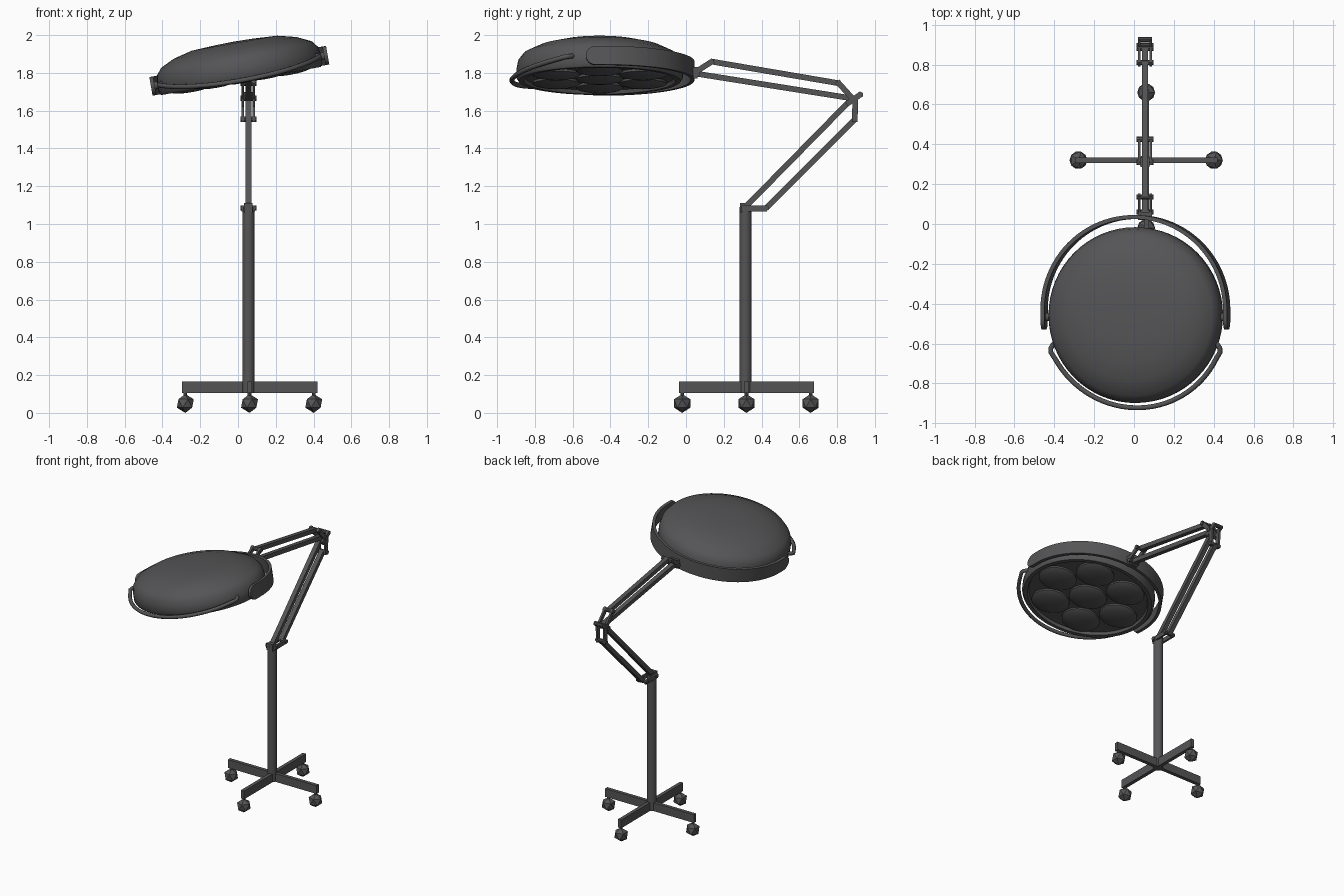
import bpy, bmesh, math
from mathutils import Matrix, Vector

cube = bpy.data.objects.get("Cube")
if cube:
    bpy.data.objects.remove(cube, do_unlink=True)

grey = bpy.data.materials.new("dark_grey")
grey.use_nodes = True
grey.diffuse_color = (0.09, 0.09, 0.094, 1)
grey.node_tree.nodes["Principled BSDF"].inputs["Base Color"].default_value = grey.diffuse_color

AX, AY = 0.055, 0.32            # stand axis
HEAD = Matrix.Translation((0.015, -0.457, 1.765)) @ Matrix.Rotation(math.radians(-10), 4, 'Y')


def finish(name, bm, matrix=None, smooth=True):
    bmesh.ops.recalc_face_normals(bm, faces=bm.faces)
    mesh = bpy.data.meshes.new(name)
    bm.to_mesh(mesh)
    bm.free()
    if matrix:
        mesh.transform(matrix)
    mesh.materials.append(grey)
    if smooth:
        for p in mesh.polygons:
            p.use_smooth = True
        mesh.set_sharp_from_angle(angle=math.radians(35))
    obj = bpy.data.objects.new(name, mesh)
    bpy.context.scene.collection.objects.link(obj)
    return obj


def box(name, centre, size, rot=None):
    bm = bmesh.new()
    m = Matrix.Translation(centre) @ (rot or Matrix()) @ Matrix.Diagonal((*size, 1))
    bmesh.ops.create_cube(bm, size=1, matrix=m)
    return finish(name, bm, smooth=False)


def rod(name, a, b, radius, sides=16, matrix=None):
    a, b = Vector(a), Vector(b)
    d = b - a
    m = Matrix.Translation((a + b) / 2) @ d.to_track_quat('Z', 'Y').to_matrix().to_4x4()
    bm = bmesh.new()
    bmesh.ops.create_cone(bm, cap_ends=True, segments=sides, radius1=radius,
                          radius2=radius, depth=d.length, matrix=m)
    return finish(name, bm, matrix)


def lathe(name, profile, matrix, steps=64):
    bm = bmesh.new()
    vs = [bm.verts.new((r, 0, z)) for r, z in profile]
    es = [bm.edges.new(p) for p in zip(vs, vs[1:])]
    bmesh.ops.spin(bm, geom=vs + es, cent=(0, 0, 0), axis=(0, 0, 1),
                   angle=math.tau, steps=steps)
    bmesh.ops.remove_doubles(bm, verts=bm.verts, dist=1e-4)
    return finish(name, bm, matrix)


def bar(name, a, b, x, width, thick):
    """Flat bar between two (y, z) points at a given x."""
    (ya, za), (yb, zb) = a, b
    rot = Matrix.Rotation(math.atan2(zb - za, yb - ya), 4, 'X')
    length = math.hypot(yb - ya, zb - za)
    return box(name, (x, (ya + yb) / 2, (za + zb) / 2), (thick, length, width), rot)


# Base cross with casters
box("base_bar_x", (AX + 0.007, AY, 0.135), (0.716, 0.026, 0.06))
box("base_bar_y", (AX + 0.007, AY, 0.135), (0.026, 0.716, 0.06))
for i in range(4):
    a = i * math.pi / 2
    x, y = AX + 0.006 + 0.34 * math.cos(a), AY + 0.34 * math.sin(a)
    bm = bmesh.new()
    bmesh.ops.create_icosphere(bm, subdivisions=1, radius=0.05,
                               matrix=Matrix.Translation((x, y, 0.05)))
    finish(f"caster_{i + 1}", bm, smooth=False)
    rod(f"caster_stem_{i + 1}", (x, y, 0.07), (x, y, 0.12), 0.01, 8)

# Pole
rod("pole", (AX, AY - 0.005, 0.105), (AX, AY - 0.005, 1.09), 0.032, 20)

# Parallel arms, each with long bars in the middle and paired links at the ends
elbow = (0.88, 1.665)
arms = {
    "lower_arm": [((0.31, 1.085), elbow), ((0.425, 1.085), (0.895, 1.555))],
    "upper_arm": [((0.06, 1.795), elbow), ((0.135, 1.86), (0.81, 1.745))],
}
links = {
    "pole_link": ((0.295, 1.082), (0.43, 1.082)),
    "elbow_lower_link": ((0.893, 1.54), (0.897, 1.675)),
    "elbow_upper_link": ((0.80, 1.755), (0.89, 1.655)),
    "elbow_plate": ((0.85, 1.635), (0.93, 1.69)),
    "head_link": ((0.035, 1.795), (0.145, 1.865)),
}
for name, pair in arms.items():
    for i, (a, b) in enumerate(pair):
        bar(f"{name}_bar_{i + 1}", a, b, AX, 0.03, 0.032)
        for j, (y, z) in enumerate((a, b)):
            rod(f"{name}_pin_{i + 1}_{j + 1}", (AX - 0.042, y, z), (AX + 0.042, y, z), 0.014, 10)
for name, (a, b) in links.items():
    for side, dx in (("right", -0.029), ("left", 0.029)):
        bar(f"{name}_{side}", a, b, AX + dx, 0.03, 0.014)
rod("elbow_stop", (AX - 0.035, 0.925, 1.685), (AX + 0.035, 0.925, 1.685), 0.014, 10)
box("head_mount", (AX, 0.04, 1.80), (0.07, 0.04, 0.06))
box("pole_cap", (AX, AY - 0.01, 1.085), (0.045, 0.05, 0.05))

# Lamp head: domed shell with a shallow recess below
lathe("head_shell", [(0, 0.012), (0.395, 0.012), (0.402, -0.008), (0.428, -0.008),
                     (0.44, 0.01), (0.441, 0.055), (0.432, 0.10), (0.405, 0.134),
                     (0.33, 0.17), (0.23, 0.195), (0.1, 0.202), (0, 0.204)], HEAD)

# Seven domed lenses
spots = [(0, 0)] + [(0.265 * math.cos(i * math.pi / 3), 0.265 * math.sin(i * math.pi / 3))
                    for i in range(6)]
for i, (x, y) in enumerate(spots):
    lathe(f"lens_{i + 1}", [(0.126, 0.014), (0.126, 0), (0.115, -0.006),
                            (0.08, -0.015), (0.04, -0.02), (0, -0.021)],
          HEAD @ Matrix.Translation((x, y, 0)), 32)

# Yoke: half-ring band with rounded straight ends
R, END, CY, MID = 0.465, 0.1, 0.027, 0.047
path = []                                     # (x, y, normal, distance from the end)
for i in range(9):
    d = END * (i / 8) ** 2
    path.append((R, CY - END + d, Vector((1, 0)), d))
for i in range(1, 48):
    a = math.pi * i / 48
    n = Vector((math.cos(a), math.sin(a)))
    path.append((R * n.x, CY + R * n.y, n, 1))
path += [(-x, y, -n, d) for x, y, n, d in reversed(path[:9])]
bm = bmesh.new()
rings = []
for x, y, n, d in path:
    k = max(0, 1 - d / 0.05)
    h = max(0.05 * math.sqrt(1 - k * k), 0.004)
    rings.append([bm.verts.new((x + n.x * t, y + n.y * t, MID + s))
                  for t, s in ((-0.01, -h), (0.01, -h), (0.01, h), (-0.01, h))])
for r, q in zip(rings, rings[1:]):
    for i in range(4):
        j = (i + 1) % 4
        bm.faces.new((r[i], r[j], q[j], q[i]))
bm.faces.new(rings[0])
bm.faces.new(rings[-1])
finish("yoke", bm, HEAD)
for side, s in (("left", 1), ("right", -1)):
    rod(f"yoke_pivot_{side}", (s * 0.42, -0.01, MID), (s * 0.47, -0.01, MID), 0.02, 16, HEAD)

# Front grab handle: bent tube hooked into the shell on both sides
half = [(0.37, -0.125), (0.395, -0.135), (0.418, -0.147), (0.43, -0.165), (0.432, -0.185)]
arc = [(0.465 * math.cos(math.radians(a)), -0.465 * math.sin(math.radians(a)))
       for a in range(28, 153, 4)]
points = half + arc + [(-x, y) for x, y in reversed(half)]
curve = bpy.data.curves.new("handle_path", 'CURVE')
curve.dimensions = '3D'
curve.bevel_depth = 0.013
curve.bevel_resolution = 2
curve.use_fill_caps = True
spline = curve.splines.new('POLY')
spline.points.add(len(points) - 1)
for p, (x, y) in zip(spline.points, points):
    drop = (-y - 0.125) / 0.34
    p.co = (*(HEAD @ Vector((x, y, 0.056 - 0.061 * drop))), 1)
spline.use_smooth = True
curve.materials.append(grey)
handle = bpy.data.objects.new("grab_handle", curve)
bpy.context.scene.collection.objects.link(handle)
